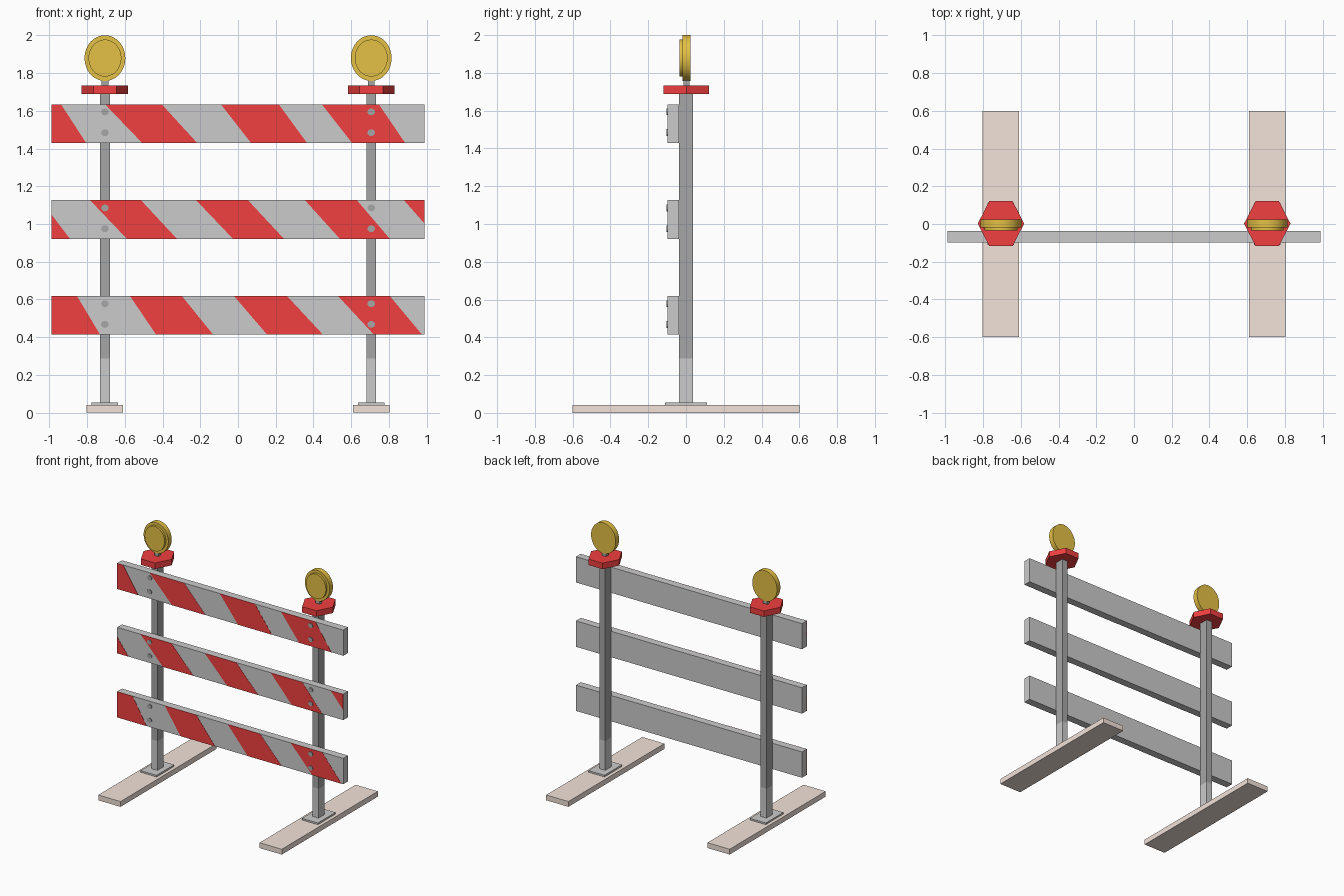
import bpy, bmesh
from math import pi
from mathutils import Vector

if "Cube" in bpy.data.objects:
    bpy.data.objects.remove(bpy.data.objects["Cube"])


def material(name, rgb):
    m = bpy.data.materials.new(name)
    m.diffuse_color = (*rgb, 1)
    m.use_nodes = True
    m.node_tree.nodes["Principled BSDF"].inputs["Base Color"].default_value = m.diffuse_color
    return m


RED = material("red", (0.88, 0.05, 0.05))
AMBER = material("amber", (0.78, 0.53, 0.06))
DARK = material("dark_grey", (0.38, 0.38, 0.38))
WOOD = material("pale_wood", (0.9, 0.77, 0.7))


def paint(ob, mat):
    if mat:
        ob.data.materials.append(mat)
    return ob


def box(name, lo, hi, mat=None):
    lo, hi = Vector(lo), Vector(hi)
    bpy.ops.mesh.primitive_cube_add(size=1, location=(lo + hi) / 2)
    ob = bpy.context.object
    ob.name = name
    ob.scale = hi - lo
    bpy.ops.object.transform_apply(location=False, rotation=False)
    return paint(ob, mat)


def disc(name, x, z, y0, y1, rx, rz, mat, sides=48):
    # Elliptical disc whose axis runs along y
    bpy.ops.mesh.primitive_cylinder_add(vertices=sides, radius=1, depth=1, rotation=(pi / 2, 0, 0))
    ob = bpy.context.object
    ob.name = name
    bpy.ops.object.transform_apply(location=False, rotation=True, scale=False)
    ob.scale = (rx, y1 - y0, rz)
    ob.location = (x, (y0 + y1) / 2, z)
    bpy.ops.object.transform_apply(location=False, rotation=False)
    bpy.ops.object.shade_smooth_by_angle(angle=0.6)
    return paint(ob, mat)


END = 0.989
BOARD_FRONT, BOARD_BACK = -0.097, -0.037


def stripes(name, z0, z1, bands):
    # Slanted bands, trimmed at the board ends and given a slight thickness
    bm = bmesh.new()
    for tl, tr, bl, br in bands:
        pts = ((bl, z0), (br, z0), (tr, z1), (tl, z1))
        bm.faces.new([bm.verts.new((x, BOARD_FRONT - 0.0015, z)) for x, z in pts])
    for s in (-1, 1):
        bmesh.ops.bisect_plane(bm, geom=bm.verts[:] + bm.edges[:] + bm.faces[:],
                               plane_co=(s * END, 0, 0), plane_no=(s, 0, 0), clear_outer=True)
    ext = bmesh.ops.extrude_face_region(bm, geom=bm.faces[:], use_keep_orig=True)
    bmesh.ops.translate(bm, vec=(0, 0.002, 0),
                        verts=[g for g in ext["geom"] if isinstance(g, bmesh.types.BMVert)])
    bmesh.ops.recalc_face_normals(bm, faces=bm.faces[:])
    me = bpy.data.meshes.new(name)
    bm.to_mesh(me)
    bm.free()
    ob = bpy.data.objects.new(name, me)
    bpy.context.collection.objects.link(ob)
    paint(ob, RED)


# Boards: bottom, top, bands as (top left, top right, bottom left, bottom right)
BOARDS = {
    "top": (1.43, 1.633, [(-1.2, -0.937, -1.1, -0.805), (-0.704, -0.403, -0.508, -0.217),
                          (-0.09, 0.217, 0.069, 0.365), (0.445, 0.747, 0.604, 0.885)]),
    "middle": (0.921, 1.126, [(-1.2, -1.046, -1.1, -0.89), (-0.784, -0.514, -0.588, -0.323),
                              (-0.222, 0.053, -0.026, 0.244), (0.355, 0.63, 0.54, 0.805),
                              (0.879, 1.1, 1.06, 1.2)]),
    "bottom": (0.414, 0.618, [(-1.2, -0.853, -1.1, -0.731), (-0.572, -0.297, -0.434, -0.132),
                              (-0.021, 0.26, 0.154, 0.45), (0.53, 0.805, 0.72, 0.975)]),
}
for level, (z0, z1, bands) in BOARDS.items():
    box(level + "_board", (-END, BOARD_FRONT, z0), (END, BOARD_BACK, z1))
    stripes(level + "_board_stripes", z0, z1, bands)

for side, x in (("left", -0.705), ("right", 0.706)):
    # Foot, base plate, socket and post
    box(side + "_foot", (x - 0.097, -0.6, 0), (x + 0.097, 0.6, 0.042), WOOD)
    box(side + "_base_plate", (x - 0.07, -0.11, 0.042), (x + 0.07, 0.11, 0.055))
    box(side + "_post_socket", (x - 0.026, -0.038, 0.055), (x + 0.026, 0.038, 0.287))
    box(side + "_post", (x - 0.026, -0.038, 0.287), (x + 0.026, 0.038, 1.69), DARK)
    # Hexagonal cap
    bpy.ops.mesh.primitive_cylinder_add(vertices=6, radius=0.123, depth=0.047,
                                        location=(x, 0.002, 1.711), rotation=(0, 0, pi / 6))
    cap = bpy.context.object
    cap.name = side + "_hex_cap"
    bpy.ops.object.transform_apply(location=False, rotation=True, scale=False)
    cap.scale.y = 1.125
    paint(cap, RED)
    # Warning lamp
    box(side + "_lamp_stem", (x - 0.018, -0.014, 1.73), (x + 0.018, 0.018, 1.78), DARK)
    disc(side + "_lamp_body", x, 1.879, -0.018, 0.024, 0.108, 0.121, AMBER)
    disc(side + "_lamp_lens", x, 1.879, -0.035, -0.017, 0.087, 0.098, AMBER)
    # Bolts, two on each board
    for level, (z0, z1, _) in BOARDS.items():
        for i, dz in enumerate((0.054, 0.164)):
            disc(f"{side}_{level}_bolt_{i + 1}", x, z0 + dz, -0.103, -0.09, 0.02, 0.018, DARK, 16)
